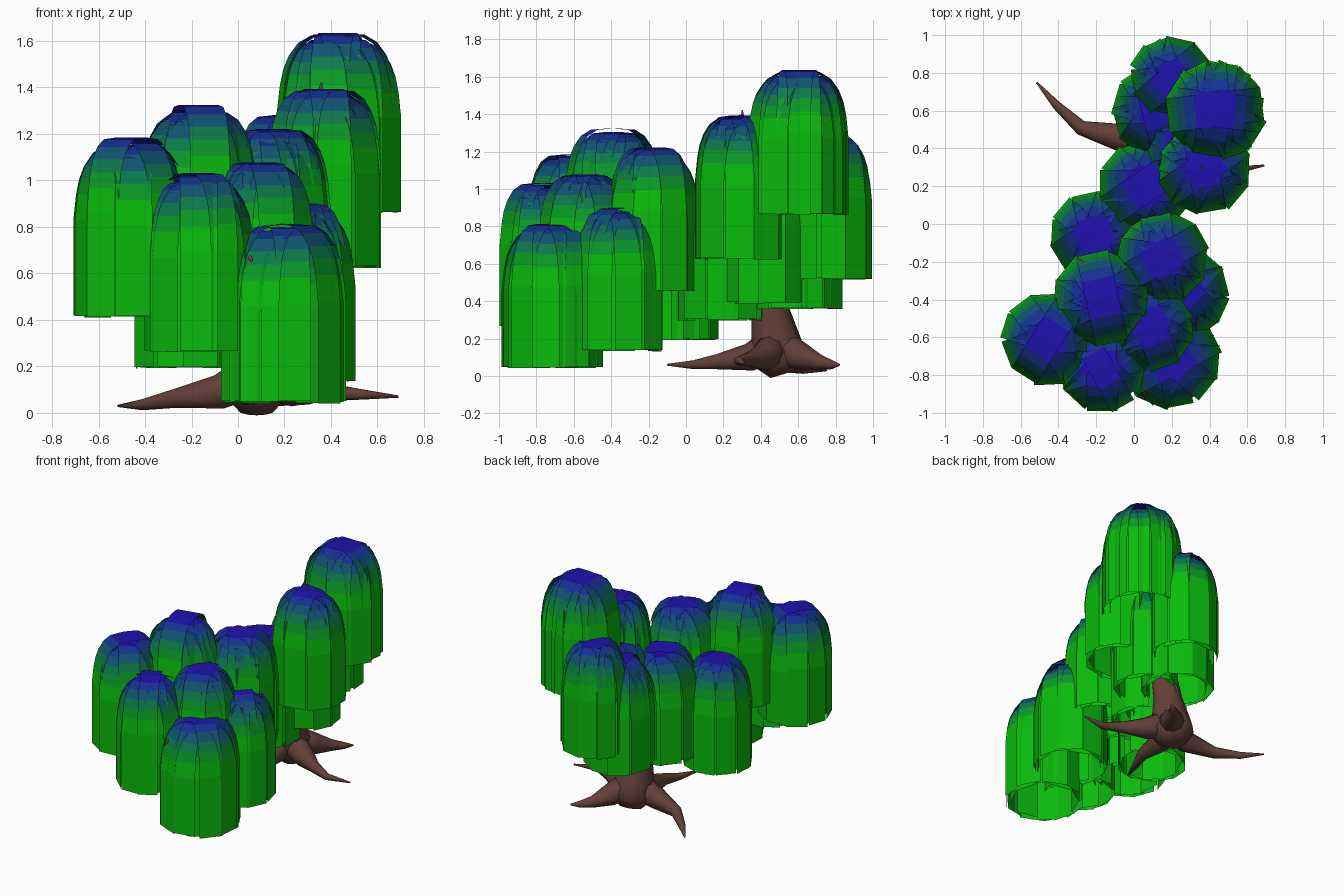
import bpy, bmesh, math, random
from mathutils import Vector, Matrix

random.seed(11)


def mat(name, rgb):
    m = bpy.data.materials.new(name)
    m.diffuse_color = (*rgb, 1)
    return m


BARK = mat("bark", (0.125, 0.05, 0.04))
LEAF = [mat("leaf_%d" % i, c) for i, c in enumerate([
    (0.014, 0.006, 0.42), (0.007, 0.03, 0.27), (0.005, 0.085, 0.16),
    (0.004, 0.19, 0.07), (0.003, 0.33, 0.02), (0.003, 0.50, 0.004)])]


def finish(name, bm, mats, smooth):
    me = bpy.data.meshes.new(name)
    bm.to_mesh(me)
    bm.free()
    for m in mats:
        me.materials.append(m)
    for p in me.polygons:
        p.use_smooth = smooth
    ob = bpy.data.objects.new(name, me)
    bpy.context.collection.objects.link(ob)
    return ob


def tube(name, pts, radii, sides=9):
    """Tapered limb swept along a short path."""
    bm = bmesh.new()
    pts = [Vector(p) for p in pts]
    rings = []
    for i, p in enumerate(pts):
        d = pts[min(i + 1, len(pts) - 1)] - pts[max(i - 1, 0)]
        q = d.to_track_quat('Z', 'Y')
        rings.append([bm.verts.new(p + q @ Vector((
            radii[i] * math.cos(2 * math.pi * k / sides),
            radii[i] * math.sin(2 * math.pi * k / sides), 0))) for k in range(sides)])
    for a, b in zip(rings, rings[1:]):
        for k in range(sides):
            bm.faces.new((a[k], a[(k + 1) % sides], b[(k + 1) % sides], b[k]))
    bm.faces.new(rings[0][::-1])
    bm.faces.new(rings[-1])
    return finish(name, bm, [BARK], True)


# Half profile of a hanging strip: (radius, drop, colour band)
PROFILE = [(0.0, 0.0, 0), (0.42, 0.008, 0), (0.64, 0.04, 1), (0.80, 0.095, 2),
           (0.89, 0.15, 3), (0.95, 0.22, 4), (1.0, 0.33, 5), (1.0, 0.775, 5)]


def clump(name, x, y, top, r):
    """Mop of leaf strips, each draped over the crown and hanging on both sides."""
    bm = bmesh.new()
    n = 10
    start = random.uniform(0, 1)
    for i in range(n):
        a = start + math.pi * i / n + random.uniform(-0.08, 0.08)
        dz = random.uniform(0, 0.05)
        end = random.uniform(0, 0.012)
        rot = Matrix.Rotation(a, 4, 'Z')
        half = r * random.uniform(0.28, 0.36)
        for s in (1, -1):
            # alternate outer and recessed strips
            rr = r * (random.uniform(0.95, 1.01) if i % 2 else random.uniform(0.80, 0.95))
            rows = []
            for u, drop, band in PROFILE:
                z = top - drop - (dz if drop < 0.5 else -end)
                rows.append([bm.verts.new(Vector((x, y, z)) + rot @ Vector((s * u * rr, w, 0)))
                             for w in (-half, half)])
            for j in range(len(rows) - 1):
                p, q = rows[j], rows[j + 1]
                f = bm.faces.new((p[0], q[0], q[1], p[1]) if s > 0 else (p[1], q[1], q[0], p[0]))
                f.material_index = PROFILE[j + 1][2]
    return finish(name, bm, LEAF, False)


# Foliage: x, y, top height, radius
CLUMPS = [(0.43, 0.605, 1.635, 0.262), (0.20, 0.77, 1.29, 0.222), (0.37, 0.295, 1.395, 0.242),
          (0.12, 0.60, 1.13, 0.235), (0.06, 0.20, 1.07, 0.24), (0.15, -0.18, 1.225, 0.24),
          (-0.21, -0.06, 0.965, 0.228), (-0.17, -0.39, 1.325, 0.25), (-0.46, -0.61, 1.185, 0.238),
          (-0.17, -0.765, 1.035, 0.23), (0.09, -0.54, 1.08, 0.235), (0.255, -0.36, 0.905, 0.243),
          (0.195, -0.715, 0.815, 0.262), (0.26, 0.43, 1.16, 0.21)]
for i, c in enumerate(CLUMPS):
    clump("foliage_%02d" % i, *c)

# Trunk
tube("trunk", [(0.08, 0.53, 0.012), (0.08, 0.51, 0.08), (0.08, 0.48, 0.18), (0.08, 0.45, 0.36),
               (0.09, 0.42, 0.55), (0.09, 0.40, 0.72)],
     [0.08, 0.14, 0.135, 0.10, 0.09, 0.08], 12)

# Roots spreading over the ground
ROOTS = [[(-0.08, 0.46, 0.09), (-0.28, 0.51, 0.06), (-0.41, 0.63, 0.035), (-0.515, 0.75, 0.03)],
         [(0.24, 0.42, 0.10), (0.38, 0.34, 0.09), (0.52, 0.28, 0.08), (0.69, 0.31, 0.07)],
         [(0.18, 0.62, 0.10), (0.25, 0.72, 0.07), (0.31, 0.78, 0.06), (0.36, 0.82, 0.06)],
         [(0.05, 0.34, 0.10), (0.06, 0.16, 0.075), (0.02, 0.04, 0.06), (-0.03, -0.10, 0.06)]]
for i, r in enumerate(ROOTS):
    tube("root_%d" % i, [(0.08, 0.48, 0.17)] + r, [0.10, 0.075, 0.04, 0.024, 0.005])

# Main limb carrying the leaning crown
tube("main_limb", [(0.09, 0.42, 0.62), (0.06, 0.20, 0.78), (0.02, -0.15, 0.82),
                   (0.0, -0.45, 0.80), (0.03, -0.75, 0.70), (0.06, -0.93, 0.655)],
     [0.085, 0.075, 0.06, 0.045, 0.025, 0.005])
tube("upper_limb", [(0.09, 0.42, 0.62), (0.18, 0.45, 0.90), (0.33, 0.53, 1.2), (0.42, 0.60, 1.5)],
     [0.08, 0.06, 0.04, 0.01])

# Small branches up into the clumps
for i, (x, y, top, r) in enumerate(CLUMPS[1:]):
    base = Vector((0.15, 0.42, 0.8)) if y > 0.1 else Vector((0.02, max(y + 0.2, -0.5), 0.79))
    tip = Vector((x, y, top - 0.08))
    mid = base.lerp(tip, 0.55) - Vector((0, 0, 0.04))
    tube("branch_%02d" % i, [base, mid, tip], [0.04, 0.025, 0.006], 6)
tube("branch_tip", [(0.3, 0.36, 1.1), (0.34, 0.31, 1.3), (0.36, 0.30, 1.42)], [0.03, 0.02, 0.005], 6)
